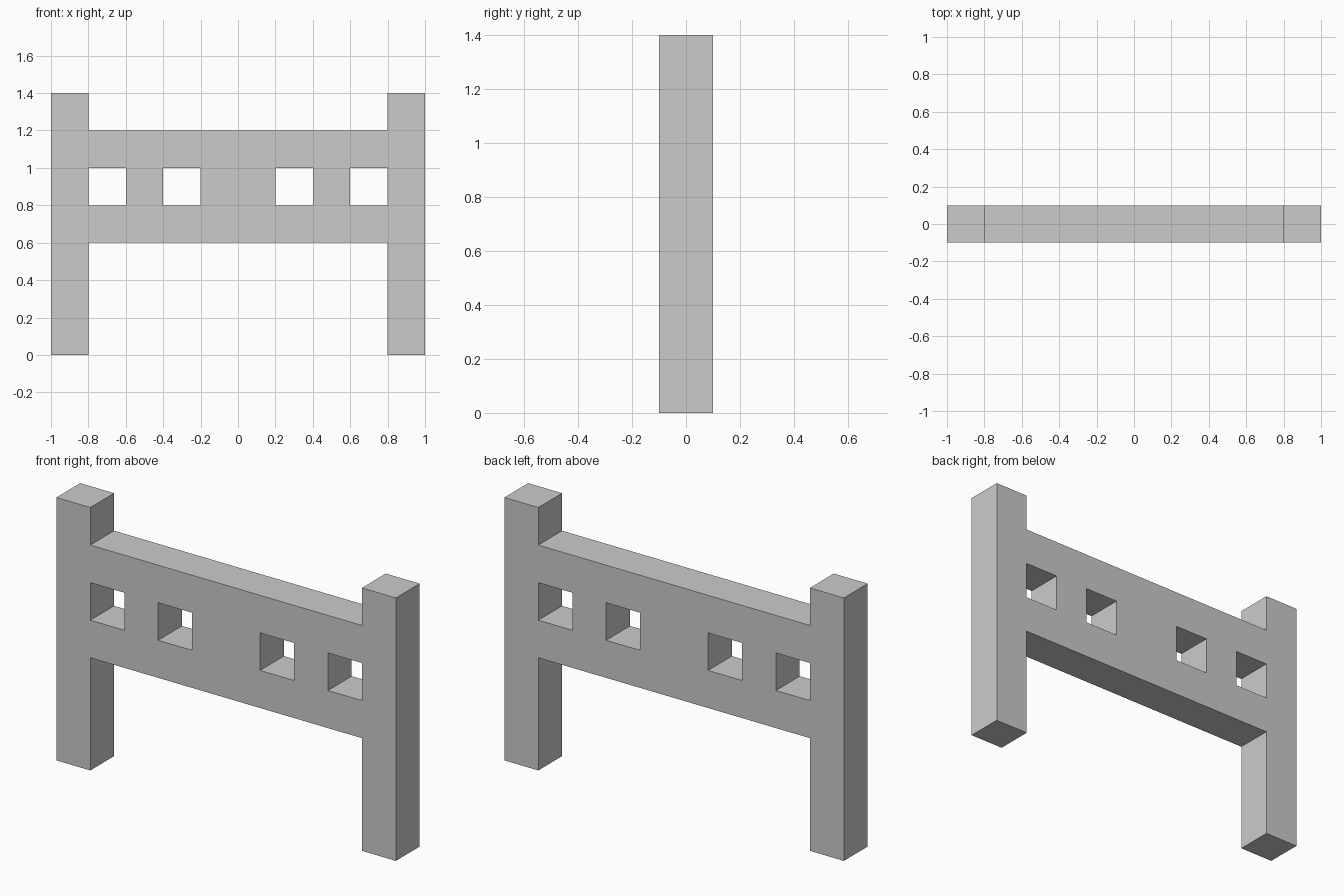
import bpy, bmesh

if "Cube" in bpy.data.objects:
    bpy.data.objects.remove(bpy.data.objects["Cube"])

U = 0.2          # grid unit: every bar is a multiple of this
DEPTH = 0.2

# Bars as (first column, last column, first row, last row), right half only
bars = [
    (4, 5, 0, 7),    # post
    (0, 4, 3, 4),    # lower rail
    (0, 4, 5, 6),    # upper rail
    (0, 1, 4, 5),    # half of the wide centre slat
    (2, 3, 4, 5),    # narrow slat
]


def add_bar(bm, c0, c1, r0, r1, side):
    """Lay one bar as square cells in the front plane."""
    for c in range(c0, c1):
        for r in range(r0, r1):
            corners = [(c, r), (c + 1, r), (c + 1, r + 1), (c, r + 1)]
            if side < 0:
                corners.reverse()
            bm.faces.new([bm.verts.new((side * x * U, -DEPTH / 2, z * U))
                          for x, z in corners])


# Front outline of the frame, mirrored about x = 0 and welded together
bm = bmesh.new()
for side in (1, -1):
    for bar in bars:
        add_bar(bm, *bar, side)
bmesh.ops.remove_doubles(bm, verts=bm.verts[:], dist=0.001)

# Thickness, giving one closed solid with four square openings
ext = bmesh.ops.extrude_face_region(bm, geom=bm.faces[:], use_keep_orig=True)
bmesh.ops.translate(bm, vec=(0, DEPTH, 0),
                    verts=[g for g in ext["geom"] if isinstance(g, bmesh.types.BMVert)])
bmesh.ops.recalc_face_normals(bm, faces=bm.faces[:])

mesh = bpy.data.meshes.new("headboard_frame")
bm.to_mesh(mesh)
bm.free()
bpy.context.collection.objects.link(bpy.data.objects.new("headboard_frame", mesh))
